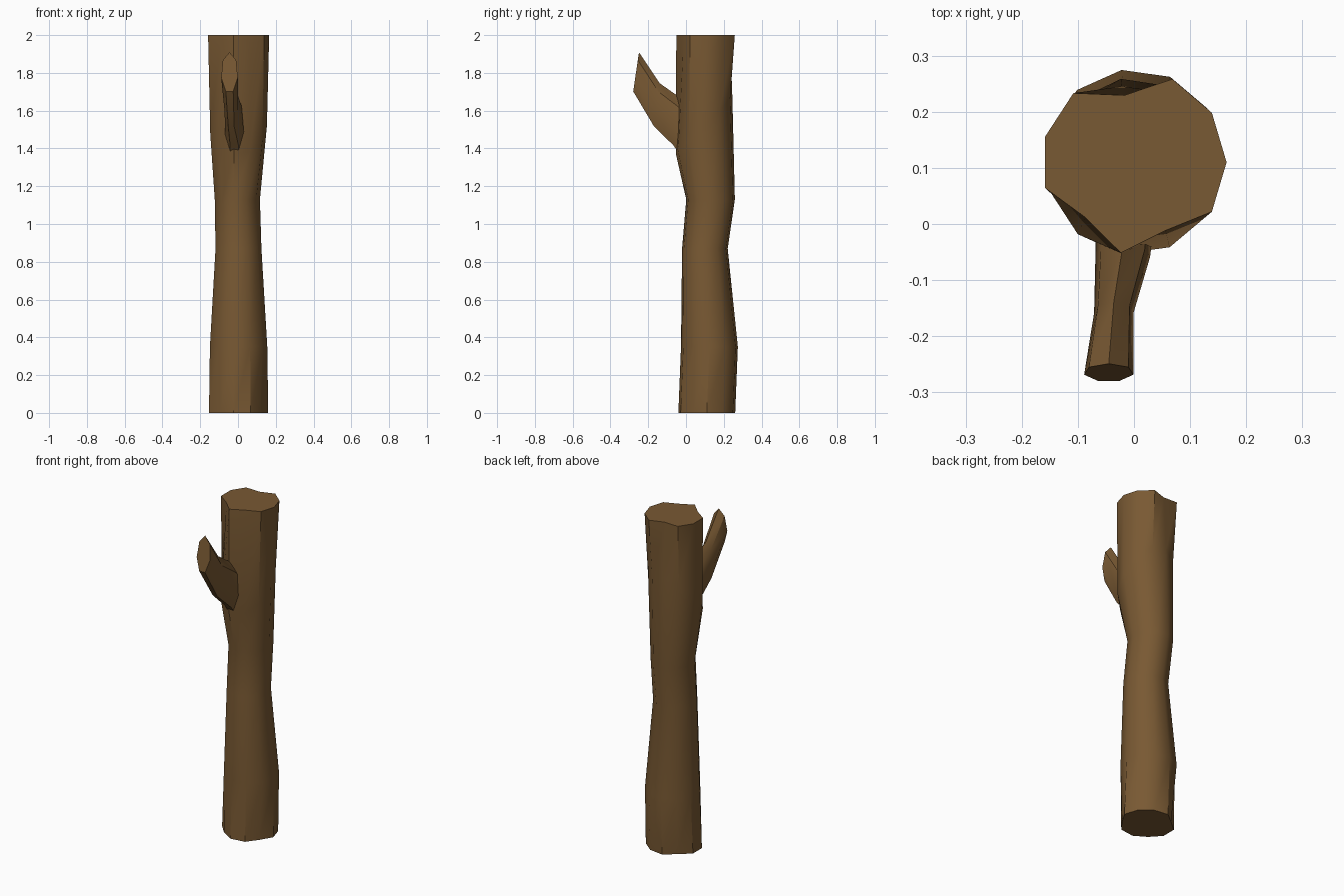
import bpy, bmesh, math

if "Cube" in bpy.data.objects:
    bpy.data.objects.remove(bpy.data.objects["Cube"])

bark = bpy.data.materials.new("brown_bark")
bark.diffuse_color = (0.19, 0.10, 0.033, 1)
bark.use_nodes = True
bark.node_tree.nodes["Principled BSDF"].inputs["Base Color"].default_value = bark.diffuse_color


def ring(n, cx, cy, cz, rx, ry, slope=0, dents=None, phase=0):
    """Closed loop of n points; slope tilts it along y, dents scale single points."""
    pts = []
    for i in range(n):
        a = phase + 2 * math.pi * i / n
        k = (dents or {}).get(i, 1)
        dy = k * ry * math.sin(a)
        pts.append((cx + k * rx * math.cos(a), cy + dy, cz + slope * dy))
    return pts


def loft(name, rings, angle):
    """Skin a stack of loops and cap both ends."""
    bm = bmesh.new()
    loops = [[bm.verts.new(p) for p in r] for r in rings]
    n = len(loops[0])
    for a, b in zip(loops, loops[1:]):
        for i in range(n):
            j = (i + 1) % n
            bm.faces.new((a[i], a[j], b[j], b[i]))
    bm.faces.new(loops[0])
    bm.faces.new(loops[-1])
    bmesh.ops.recalc_face_normals(bm, faces=bm.faces[:])
    me = bpy.data.meshes.new(name)
    bm.to_mesh(me)
    bm.free()
    me.materials.append(bark)
    ob = bpy.data.objects.new(name, me)
    bpy.context.collection.objects.link(ob)
    bpy.context.view_layer.objects.active = ob
    ob.select_set(True)
    bpy.ops.object.shade_smooth_by_angle(angle=math.radians(angle))
    ob.select_set(False)
    return ob


# Crooked trunk, eleven sides, chipped at both ends
loft("trunk", [
    ring(11, 0, 0.11, 0, 0.16, 0.152, dents={10: 0.87, 4: 0.85, 7: 0.92}),
    ring(11, 0, 0.124, 0.35, 0.155, 0.152),
    ring(11, 0, 0.10, 0.87, 0.124, 0.122),
    ring(11, -0.006, 0.13, 1.13, 0.122, 0.13),
    ring(11, 0, 0.096, 1.52, 0.153, 0.151, slope=1.0),
    ring(11, 0, 0.11, 2, 0.165, 0.163, dents={3: 0.74, 7: 0.8, 9: 0.82}),
], 35)

# Broken branch stub rising from the front, seven sides
loft("branch", [
    ring(7, -0.015, 0.04, 1.42, 0.056, 0.02, slope=7, phase=math.pi / 2),
    ring(7, -0.02, -0.055, 1.54, 0.05, 0.015, slope=9, phase=math.pi / 2),
    ring(7, -0.036, -0.155, 1.625, 0.036, 0.016, slope=7.5, phase=math.pi / 2),
    ring(7, -0.045, -0.265, 1.80, 0.045, 0.016, slope=6.8, phase=math.pi / 2),
], 35)
